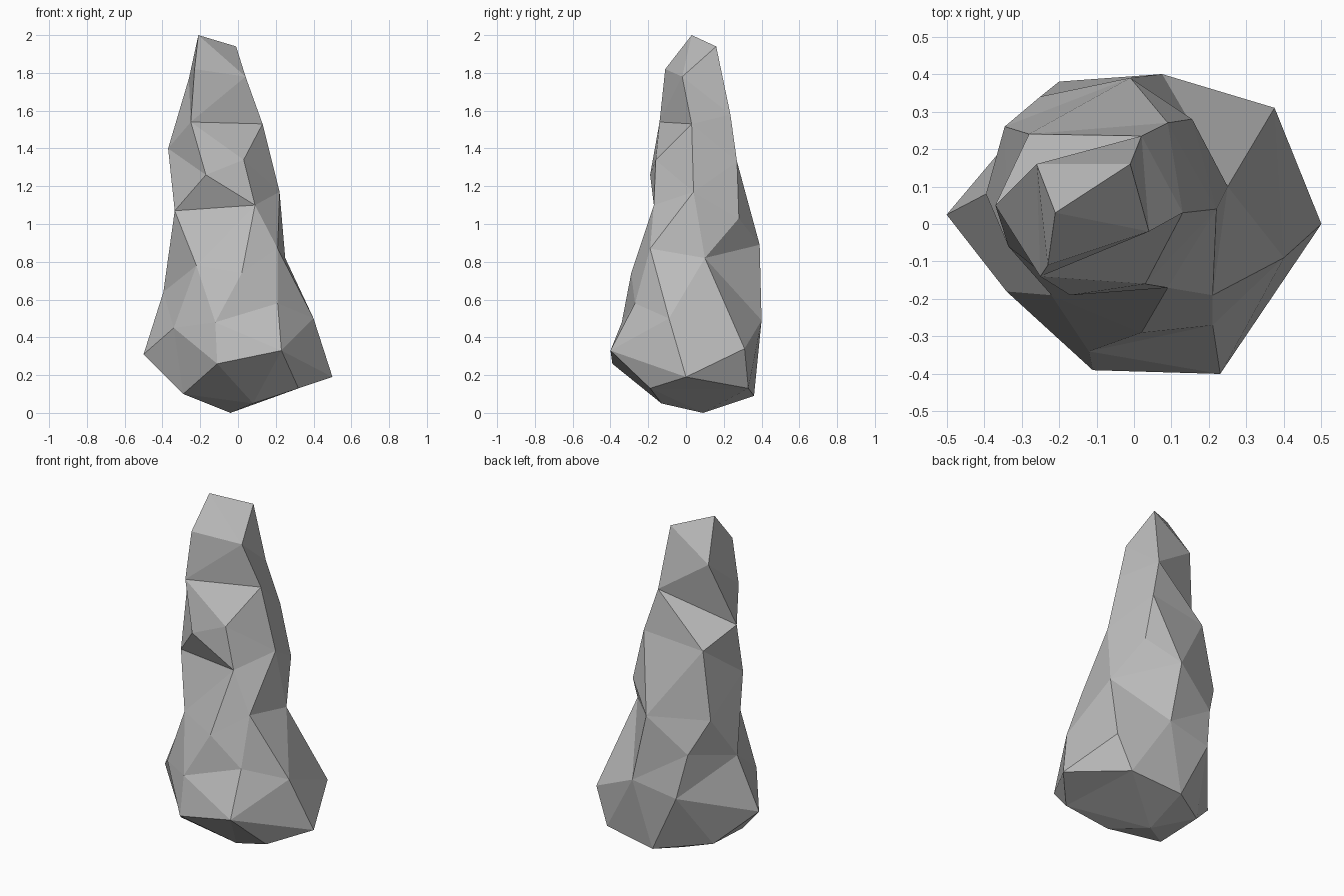
import bpy
import bmesh

cube = bpy.data.objects.get("Cube")
if cube:
    bpy.data.objects.remove(cube, do_unlink=True)

# Corners where two neighbouring cross-sections touch
left_heel = (-.34, -.18, .45)
hip = (.25, .1, .82)
rear = (-.01, .39, .89)
belly = (-.335, -.06, 1.07)
elbow = (-.37, .05, 1.4)
collar = (.13, .03, 1.53)
nape = (.02, .235, 1.58)

# Cross-sections of the spire, counter-clockwise, from ground to peak
foot = [(-.04, .09, 0)]
underside = [(.32, -.19, .13), (.29, .33, .13), (-.03, .36, .09),
             (-.3, .17, .12), (-.29, -.12, .1), (.08, -.13, .05)]
base = [(.5, 0, .19), (.375, .31, .34), (.075, .4, .49), (-.2, .38, .44),
        (-.5, .025, .31), left_heel, (-.11, -.39, .26), (.23, -.4, .33)]
skirt = [(.4, -.09, .5), hip, rear, (-.25, .34, .7), (-.395, .08, .64),
         left_heel, (-.12, -.34, .48), (.21, -.27, .58)]
waist = [hip, (.155, .28, 1.03), rear, (-.345, .26, .9), belly,
         (-.22, -.19, .78), (.02, -.29, .74), (.21, -.19, .87)]
chest = [(.22, .04, 1.17), (.09, .27, 1.33), (-.28, .24, 1.29), elbow, belly,
         (.09, -.17, 1.1)]
shoulder = [collar, nape, elbow, (-.17, -.19, 1.26), (.03, -.16, 1.34)]
neck = [collar, nape, elbow, (-.25, -.14, 1.54)]
tip = [(.04, -.02, 1.78), (-.01, .16, 1.94), (-.26, .16, 1.77), (-.23, -.11, 1.82)]
peak = [(-.21, .03, 2)]


def steps(ring):
    return len(ring) if len(ring) > 1 else 0


def zip_path(lower, upper):
    """Cheapest strip of triangles between two closed rings."""
    n, m = steps(lower), steps(upper)
    best = {(0, 0): (0, [])}
    for i in range(n + 1):
        for j in range(m + 1):
            a, b = lower[i % len(lower)], upper[j % len(upper)]
            options = []
            if i:
                options.append((best[i - 1, j], (lower[i - 1], a, b)))
            if j:
                options.append((best[i, j - 1], (a, b, upper[j - 1])))
            grown = []
            for (cost, tris), tri in options:
                if len(set(tri)) == len(tri):
                    grown.append((cost + (a.co - b.co).length, tris + [tri]))
                else:
                    grown.append((cost, tris))
            if grown:
                best[i, j] = min(grown, key=lambda g: g[0])
    return best[n, m]


def bridge(bm, lower, upper):
    """Try every starting point of the upper ring and keep the tightest skin."""
    turns = [upper[k:] + upper[:k] for k in range(len(upper))]
    strips = [zip_path(lower, turn) for turn in turns]
    for tri in min(strips, key=lambda s: s[0])[1]:
        bm.faces.new(tri)


# Skin the cross-sections into one faceted rock, sharing the touching corners
bm = bmesh.new()
sections = [foot, underside, base, skirt, waist, chest, shoulder, neck, tip, peak]
corners = {p: bm.verts.new(p) for section in sections for p in section}
rings = [[corners[p] for p in section] for section in sections]
for lower, upper in zip(rings, rings[1:]):
    bridge(bm, lower, upper)
bmesh.ops.recalc_face_normals(bm, faces=bm.faces[:])

mesh = bpy.data.meshes.new("rock_spire")
bm.to_mesh(mesh)
bm.free()
rock = bpy.data.objects.new("rock_spire", mesh)
bpy.context.collection.objects.link(rock)

# Plain grey stone
stone = bpy.data.materials.new("grey_stone")
stone.use_nodes = True
grey = (.5, .5, .5, 1)
stone.diffuse_color = grey
stone.node_tree.nodes["Principled BSDF"].inputs["Base Color"].default_value = grey
mesh.materials.append(stone)
